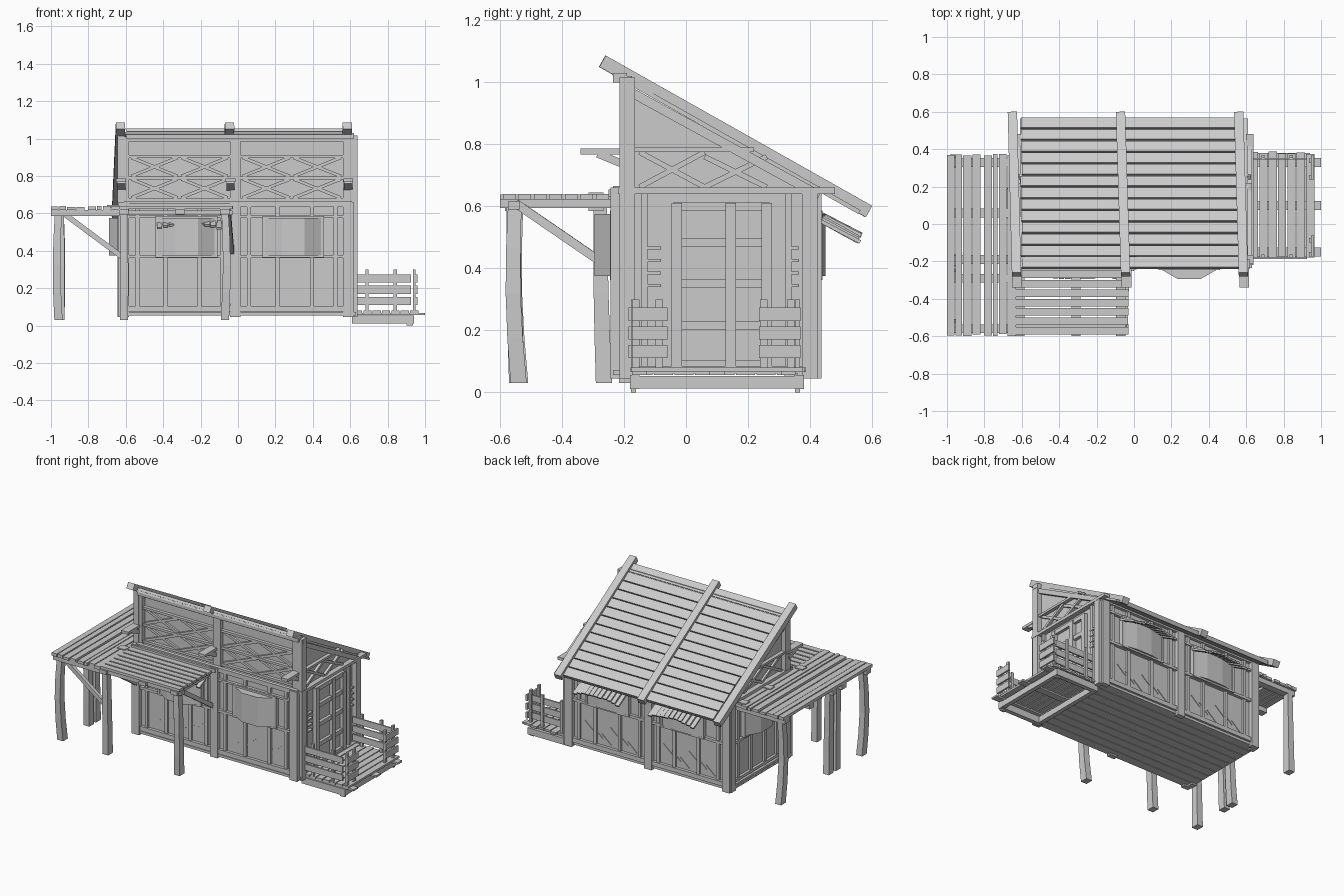
import bpy, bmesh, math, random
from mathutils import Vector, Matrix

if "Cube" in bpy.data.objects:
    bpy.data.objects.remove(bpy.data.objects["Cube"])
random.seed(4)
Z = Vector((0, 0, 1))

def make(name, bm):
    bmesh.ops.recalc_face_normals(bm, faces=bm.faces)
    me = bpy.data.meshes.new(name)
    bm.to_mesh(me)
    bm.free()
    ob = bpy.data.objects.new(name, me)
    bpy.context.collection.objects.link(ob)
    return ob

def beam(name, p, q, w, h, up=Z):
    """Rectangular timber from p to q, w wide across and h deep towards 'up'."""
    p, q = Vector(p), Vector(q)
    a = (q - p).normalized()
    s = Vector(up).cross(a).normalized()
    m = Matrix((a * (q - p).length, s * w, a.cross(s) * h)).transposed().to_4x4()
    m.translation = (p + q) / 2
    bm = bmesh.new()
    bmesh.ops.create_cube(bm, size=1, matrix=m)
    return make(name, bm)

def box(name, x0, x1, y0, y1, z0, z1):
    return beam(name, (x0, (y0+y1)/2, (z0+z1)/2), (x1, (y0+y1)/2, (z0+z1)/2), abs(y1-y0), abs(z1-z0))

def loft(name, rings):
    """Skin a list of equal rings and cap both ends."""
    bm = bmesh.new()
    rs = [[bm.verts.new(c) for c in r] for r in rings]
    n = len(rs[0])
    for a, b in zip(rs, rs[1:]):
        for i in range(n):
            bm.faces.new((a[i], a[(i+1) % n], b[(i+1) % n], b[i]))
    bm.faces.new(rs[0])
    bm.faces.new(rs[-1])
    return make(name, bm)

class Wall:
    """Places trim in wall coordinates: u along, v up, d outward."""
    def __init__(s, name, o, u, n):
        s.name, s.o, s.u, s.n = name, Vector(o), Vector(u), Vector(n)
    def at(s, u, v, d):
        return s.o + s.u*u + Z*v + s.n*d
    def bar(s, part, u0, u1, v0, v1, d1, d0=-.005):
        a, b = s.at(u0, v0, d0), s.at(u1, v1, d1)
        box(s.name + part, min(a.x, b.x), max(a.x, b.x), min(a.y, b.y), max(a.y, b.y), v0, v1)
    def diag(s, part, u0, v0, u1, v1, w, d):
        beam(s.name + part, s.at(u0, v0, d/2), s.at(u1, v1, d/2), w, d, s.n)
    def cross(s, u0, u1, v0, v1):
        s.diag("_brace", u0, v0, u1, v1, .017, .018)
        s.diag("_brace", u0, v1, u1, v0, .017, .014)
    def bay_window(s, c, v0=.375, v1=.575, depth=.08, half=.155):
        plan = [(-half, 0), (-half, .025), (-.06, depth), (.06, depth), (half, .025), (half, 0)]
        loft(s.name + "_bay_window", [[s.at(c+u, v, d) for u, d in plan] for v in (v0, v1)])
        for u in (-.165, .15):
            s.bar("_window_stile", c+u, c+u+.015, v0-.01, v1+.01, .03)
        for v in (v0-.012, v1):
            s.bar("_window_rail", c-half, c+half, v, v+.012, .03)
    def awning(s, c, v, out, drop, n=11):
        for i in range(n):
            t = (i + .5)/n*2 - 1
            k = .03*(1 - t*t)
            u = c + t*.175
            j = random.uniform(-.008, .008)
            beam(s.name + "_awning_slat", s.at(u, v+k-.02, .01), s.at(u, v+k-drop-.02, out+j), .028, .012)

front = Wall("front", (0, -.18, 0), (1, 0, 0), (0, -1, 0))
lower = Wall("front_lower", (0, -.215, 0), (1, 0, 0), (0, -1, 0))
back = Wall("back", (0, .41, 0), (1, 0, 0), (0, 1, 0))
right = Wall("right", (.605, 0, 0), (0, 1, 0), (1, 0, 0))
left = Wall("left", (-.61, 0, 0), (0, 1, 0), (-1, 0, 0))

# Main body: sloped-top prism with thicker lower front, plus floor boards beneath
prof = [(-.215, .07), (.41, .07), (.41, .655), (-.18, .985), (-.18, .655), (-.215, .655)]
loft("house_body", [[(x, y, z) for y, z in prof] for x in (-.61, .605)])
for i in range(10):
    y = -.235 + i*.066
    box("floor_board", -.64, .63, y, y+.061, .055, .072)

# Long walls: posts, rails, mullions and glass glints
for w in (lower, back):
    for u in (-.61, -.015, .59):
        w.bar("_post", u-.028, u+.028, .045, .66, .028)
    for v, h in ((.075, .03), (.36, .018), (.575, .014), (.635, .03)):
        w.bar("_rail", -.61, .61, v, v+h, .02)
    for a, b in ((-.58, -.045), (.015, .56)):
        for t in (.08, .36, .7, .93):
            u = a + (b-a)*t
            w.bar("_mullion", u-.011, u+.011, .09, .64, .014)
        for i in range(6):
            u = a + .07 + i*.065
            w.diag("_glass_glint", u, .12+.03*(i % 3), u+.07, .18+.03*(i % 3), .004, .004)

# Upper front wall: posts and two rows of crossed bracing
for u in (-.61, -.015, .59):
    front.bar("_upper_post", u-.028, u+.028, .65, 1.02, .03)
for v in (.675, .79, .905):
    front.bar("_upper_rail", -.63, .63, v-.008, v+.008, .022)
front.bar("_top_plate", -.63, .64, .985, 1.015, .03)
for a, b in ((-.58, -.045), (.015, .56)):
    m = (a+b)/2
    for v in (.683, .798):
        for c, d in ((a, m), (m, b)):
            front.cross(c+.01, d-.01, v, v+.1)

# Stub brackets on the upper front wall
for x in (-.625, -.04, .59):
    box("bracket_arm", x-.026, x+.026, -.34, -.18, .768, .786)
    beam("bracket_brace", (x, -.285, .77), (x, -.2, .735), .045, .025)

# Gable ends: corner posts, rails, crosses, sloping trim
for w in (left, right):
    w.bar("_corner_post", -.215, -.165, .045, 1.015, .033)
    w.bar("_corner_post", .375, .425, .045, .66, .033)
    w.bar("_tie_beam", -.22, .48, .64, .66, .035)
    w.bar("_sill", -.18, .42, .06, .085, .028)
    w.bar("_gable_rail", -.17, .22, .775, .79, .025)
    w.cross(-.15, .06, .662, .775)
    w.cross(.06, .26, .662, .76)
    w.diag("_gable_trim", -.19, .975, .43, .635, .03, .025)

# Right wall: glazed double door with louvred sidelights
for u in (-.03, .145, .26):
    right.bar("_door_stile", u-.017, u+.017, .08, .61, .025)
for v in (.09, .215, .352, .482, .6):
    right.bar("_door_rail", -.04, .27, v-.014, v+.014, .02)
for u in (-.135, .33):
    right.bar("_side_mullion", u-.01, u+.01, .08, .64, .016)
for v in (.34, .38, .42, .46):
    for a, b in ((-.13, -.08), (.32, .365)):
        right.bar("_louvre", a, b, v, v+.01, .02)

# Left wall: mullions and a bay window
for u in (-.1, .03, .18, .32):
    left.bar("_mullion", u-.011, u+.011, .08, .64, .015)
for v in (.1, .36, .6):
    left.bar("_rail", -.18, .41, v-.009, v+.009, .018)
left.bay_window(.11)

# Bay windows and slatted awnings on the long walls
for x in (-.275, .295):
    lower.bay_window(x)
    back.bay_window(x, depth=.04)
    back.awning(x, .575, .15, .075)
lower.awning(-.26, .57, .07, .035)

# Roof: deck, overlapping boards, three heavy rafters on top
def roof(y, off):
    return .925 - .564*y - off
beam("roof_deck", (0, -.235, roof(-.235, .028)), (0, .56, roof(.56, .028)), 1.22, .014)
for i in range(13):
    y = -.235 + i*.0622
    for a, b in ((-.6, -.06), (-.058, .575)):
        j = random.uniform(-.006, .004)
        beam("roof_board", ((a+b)/2 + j, y, roof(y, .012)), ((a+b)/2 + j, y+.053, roof(y+.053, .016)), b-a, .016)
box("ridge_board", -.6, .62, -.235, -.19, 1.0, 1.03)
for x0, x1 in ((-.628, -.65), (-.045, -.072), (.585, .56)):
    beam("roof_rafter", (x0, -.27, roof(-.27, .009)), (x1, .59, roof(.59, .009)), .05, .042)

# Canopy posts, slightly bent
def post(x, y, bend, r=.02, top=.61):
    rings = []
    for i in range(5):
        t = i/4
        k = bend*math.sin(math.pi*t)
        c = Vector((x + k*.5, y - .6*abs(bend)*math.sin(math.pi*t) - .012*t, .03 + (top-.03)*t))
        s = r*(1.3 - .2*t)
        rings.append([c + Vector((a*s*.85, b*s, 0)) for a, b in ((-1, -1), (1, -1), (1, 1), (-1, 1))])
    loft("canopy_post", rings)
for x, y, b in ((-.96, -.535, -.02), (-.61, -.545, .006), (-.07, -.54, .02),
                (-.95, -.265, .005), (-.95, -.19, .012), (-.96, .345, -.02)):
    post(x, y, b)

# Side canopy: cross beams and lengthwise boards
for y in (-.56, -.29, -.19, .06, .33):
    box("side_canopy_beam", -1, -.6, y-.024, y+.024, .585, .617)
x = -1.0
for i, w in enumerate((.045, .042, .05, .048, .05, .03, .048, .05)):
    box("side_canopy_board", x, x+w-.006, -.6+random.uniform(0, .012), .365+random.uniform(0, .012),
        .617, .633+random.uniform(0, .006))
    x += w + (.012 if i == 3 else 0)
for y in (-.29, .06, .33):
    box("canopy_batten", -.7, -.64, y-.024, y+.024, .63, .645)

# Front canopy: short beams and crosswise boards
for x in (-.61, -.31, -.07):
    box("front_canopy_beam", x-.025, x+.025, -.6, -.2, .595, .622)
box("front_canopy_edge", -.64, -.03, -.575, -.535, .59, .615)
for i in range(7):
    y = -.59 + i*.05
    box("front_canopy_board", -.645+random.uniform(0, .012), -.025-random.uniform(0, .012), y, y+.04, .622, .64)
box("canopy_ledger", -.64, .0, -.25, -.19, .63, .655)

# Diagonal canopy braces
beam("canopy_brace", (-.94, -.555, .605), (-.61, -.555, .36), .025, .028)
beam("canopy_brace", (-.05, -.55, .61), (-.03, -.2, .37), .022, .028)
beam("canopy_brace", (-.61, -.55, .61), (-.61, -.2, .37), .022, .028)

# Side deck: frame, cross planks
for y in (-.18, .35):
    box("deck_joist", .61, .94, y, y+.03, .01, .055)
for x in (.61, .91):
    box("deck_joist", x, x+.03, -.175, .375, .012, .052)
for y in (-.17, .36):
    box("deck_foot", .9, .935, y-.008, y+.008, 0, .03)
for y in (-.15, .1, .33):
    box("deck_bearer", .62, 1.0, y-.024, y+.024, .056, .068)
for i in range(7):
    x = .62 + i*.05
    box("deck_plank", x, x+.044, -.18+random.uniform(0, .012), .375+random.uniform(0, .012), .066, .08)

# Deck railings: two sides and two short returns
for y in (-.17, .36):
    for x in (.69, .84):
        box("railing_post", x-.009, x+.009, y-.008, y+.008, .07, .3)
    for v in (.11, .17, .23):
        box("railing_slat", .63, .925, y-.016, y-.006, v, v+.043)
for a, b in ((-.175, -.06), (.235, .37)):
    for t in (.1, .75):
        y = a + (b-a)*t
        box("railing_post", .935, .95, y-.01, y+.014, .07, .3)
    for v in (.11, .17, .23):
        box("railing_slat", .948, .96, a, b, v, v+.043)
